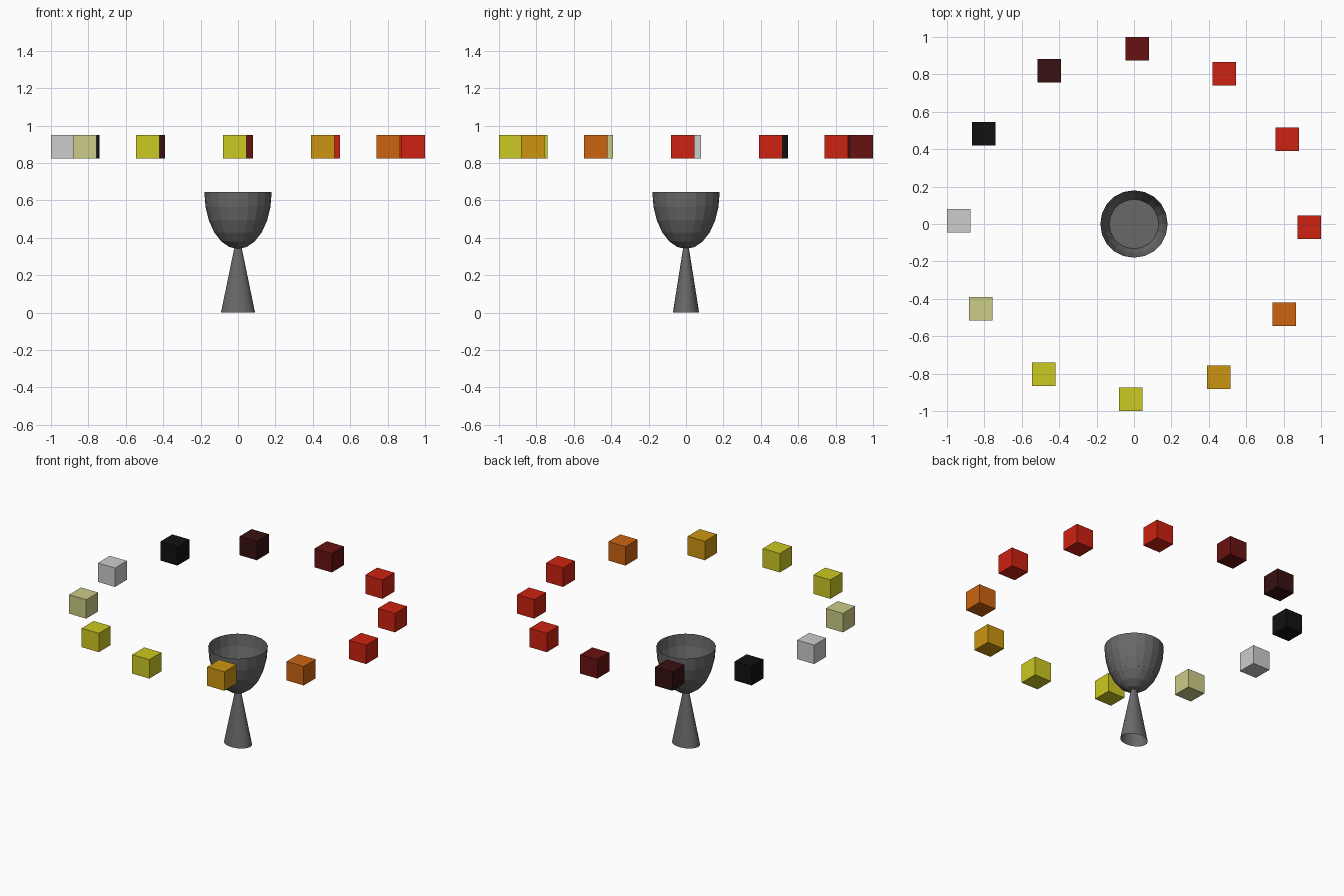
import bpy, bmesh, math

cube = bpy.data.objects.get("Cube")
if cube:
    bpy.data.objects.remove(cube, do_unlink=True)


def material(name, code):
    """Make a flat material from a hex colour."""
    channels = [int(code[i:i + 2], 16) / 255 for i in (0, 2, 4)]
    linear = [c / 12.92 if c < 0.04045 else ((c + 0.055) / 1.055) ** 2.4 for c in channels]
    mat = bpy.data.materials.new(name)
    mat.use_nodes = True
    mat.diffuse_color = (*linear, 1)
    mat.node_tree.nodes["Principled BSDF"].inputs["Base Color"].default_value = (*linear, 1)
    return mat


def add_object(name, bm, mat):
    mesh = bpy.data.meshes.new(name)
    bm.to_mesh(mesh)
    bm.free()
    mesh.materials.append(mat)
    obj = bpy.data.objects.new(name, mesh)
    bpy.context.collection.objects.link(obj)
    return obj


def lathe(name, profile, sides, mat, squash=1):
    """Turn (radius, z) points about z; squash scales the depth."""
    bm = bmesh.new()
    rings = []
    for r, z in profile:
        ring = []
        for i in range(sides):
            a = math.tau * i / sides
            ring.append(bm.verts.new((r * math.cos(a), r * squash * math.sin(a), z)))
        rings.append(ring)
    for low, high in zip(rings, rings[1:]):
        for i in range(sides):
            j = (i + 1) % sides
            bm.faces.new((low[i], low[j], high[j], high[i]))
    bmesh.ops.remove_doubles(bm, verts=bm.verts, dist=0.0001)
    return add_object(name, bm, mat)


stone = material("stone grey", "696969")
colours = {
    "red": material("red", "CC2211"),
    "dark red": material("dark red", "691111"),
    "maroon": material("maroon", "381111"),
    "black": material("black", "111111"),
    "silver": material("silver", "CCCCCC"),
    "pale yellow": material("pale yellow", "CCCC88"),
    "yellow": material("yellow", "CCC822"),
    "amber": material("amber", "CC9511"),
    "orange": material("orange", "CC6411"),
}

# Open bowl: lower half of a stretched sphere
RIM_Z, RIM_R, DEPTH = 0.645, 0.18, 0.305
steps = 6
bowl_profile = []
for s in range(steps + 1):
    t = math.pi / 2 * (1 - s / steps)
    bowl_profile.append((RIM_R * math.cos(t), RIM_Z - DEPTH * math.sin(t)))
lathe("bowl", bowl_profile, 20, stone)

# Flat floor inside the bowl
floor = bmesh.new()
bmesh.ops.create_circle(floor, cap_ends=True, segments=32, radius=0.132)
add_object("bowl_floor", floor, stone).location.z = 0.44

# Hollow oval stem, open at the foot
lathe("stem", [(0.091, 0), (0.018, 0.355)], 32, stone, squash=0.77)

# Ring of floating coloured blocks, anticlockwise from the left side
order = ["red", "red", "red", "dark red", "maroon", "black", "silver",
         "pale yellow", "yellow", "yellow", "amber", "orange"]
for i, colour in enumerate(order):
    angle = math.radians(30 * i - 1)
    block = bmesh.new()
    bmesh.ops.create_cube(block, size=0.126)
    obj = add_object("block_" + str(i + 1), block, colours[colour])
    obj.location = (0.937 * math.cos(angle), 0.937 * math.sin(angle), 0.887)
